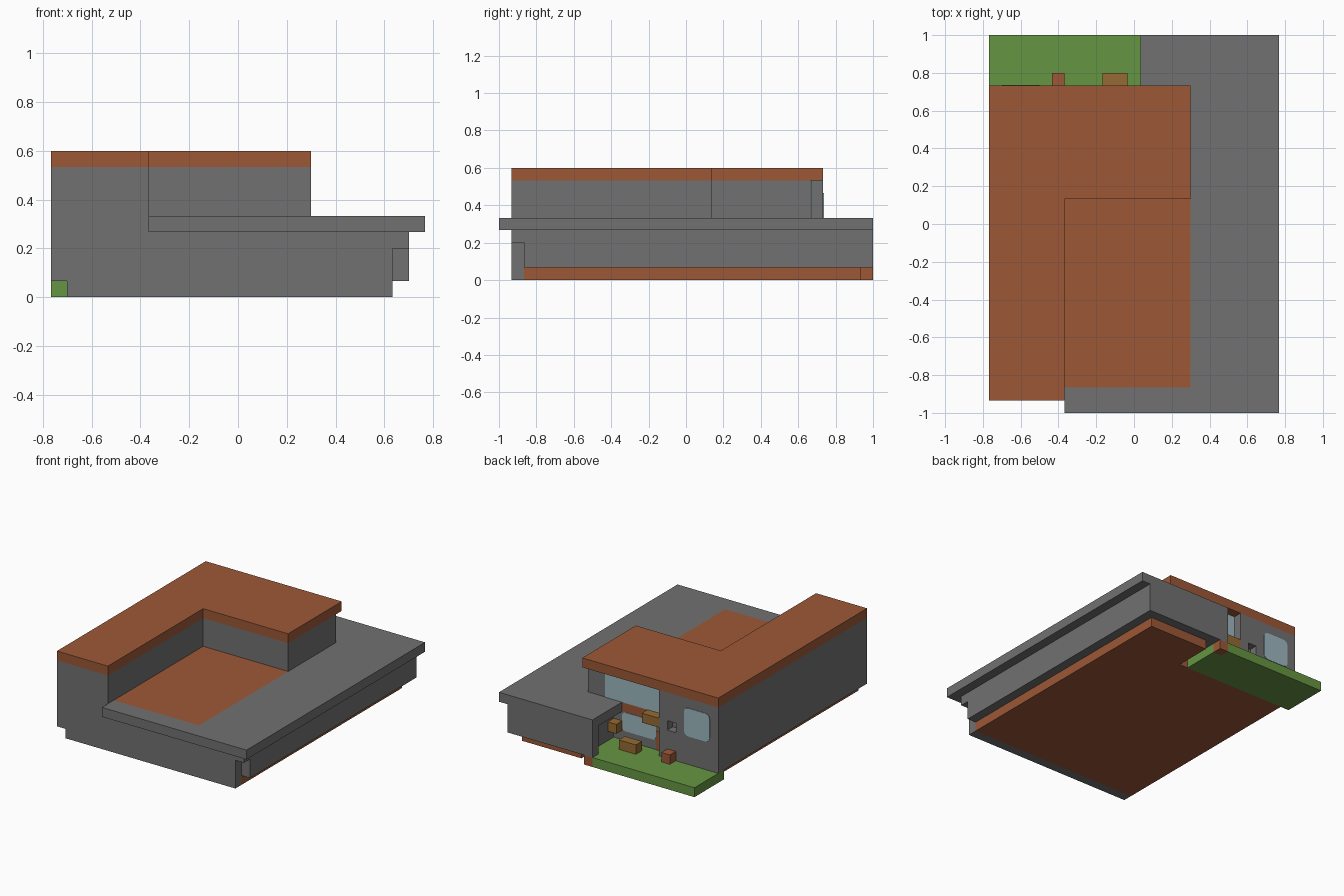
import bpy
import bmesh
from math import cos, sin, pi
from mathutils import Vector

cube = bpy.data.objects.get("Cube")
if cube:
    bpy.data.objects.remove(cube, do_unlink=True)

# The house sits on a module grid: 23 wide, 30 deep, 9 high
U = 1 / 15
OFFSET = Vector((-11.5, -15, 0))


def material(name, r, g, b):
    m = bpy.data.materials.new(name)
    m.use_nodes = True
    m.diffuse_color = (r, g, b, 1)
    m.node_tree.nodes["Principled BSDF"].inputs["Base Color"].default_value = (r, g, b, 1)
    return m


concrete = material("concrete grey", .165, .165, .165)
brick = material("brick brown", .335, .098, .038)
grass = material("grass green", .13, .3, .055)
glass = material("pale blue glass", .34, .48, .52)
wood = material("light wood", .3, .145, .033)


def extrude(name, outline, push, mat):
    """Closed prism from an outline in grid units, pushed along a vector."""
    bm = bmesh.new()
    place = lambda p: (Vector(p) + OFFSET) * U
    face = bm.faces.new([bm.verts.new(place(p)) for p in outline])
    ext = bmesh.ops.extrude_face_region(bm, geom=[face], use_keep_orig=True)
    verts = [g for g in ext["geom"] if isinstance(g, bmesh.types.BMVert)]
    bmesh.ops.translate(bm, verts=verts, vec=Vector(push) * U)
    bmesh.ops.recalc_face_normals(bm, faces=bm.faces)
    mesh = bpy.data.meshes.new(name)
    bm.to_mesh(mesh)
    bm.free()
    mesh.materials.append(mat)
    obj = bpy.data.objects.new(name, mesh)
    bpy.context.scene.collection.objects.link(obj)
    return obj


def slab(name, plan, z0, z1, mat):
    return extrude(name, [(x, y, z0) for x, y in plan], (0, 0, z1 - z0), mat)


def box(name, x0, x1, y0, y1, z0, z1, mat):
    return slab(name, [(x0, y0), (x1, y0), (x1, y1), (x0, y1)], z0, z1, mat)


def pane(name, x0, x1, z0, z1, y, radius, mat):
    """Thin plate with rounded corners on a wall that faces the back."""
    pts = []
    corners = [(x1, z1, -1, -1), (x0, z1, 1, -1), (x0, z0, 1, 1), (x1, z0, -1, 1)]
    for i, (cx, cz, sx, sz) in enumerate(corners):
        if radius == 0:
            pts.append((cx, y, cz))
            continue
        for k in range(4):
            a = (i + k / 3) * pi / 2
            pts.append((cx + radius * (sx + cos(a)), y, cz + radius * (sz + sin(a))))
    return extrude(name, pts, (0, .05, 0), mat)


# Ground level: floor plate, front footing, lawn
slab("floor_plate", [(1, 2), (21, 2), (21, 29), (14, 29), (14, 25), (1, 25)], 0, 1, brick)
box("porch_post_base", 12, 13, 29, 30, 0, 1, brick)
box("front_footing", 1, 21, 1, 2, 0, 1, concrete)
slab("lawn", [(0, 25), (13, 25), (13, 29), (12, 29), (12, 30), (0, 30)], 0, 1, grass)

# Lower storey, with the front corner notched below its top course
back = [(22, 30), (12, 30), (12, 29), (13, 29), (13, 25), (0, 25)]
slab("lower_walls", [(0, 1), (21, 1), (21, 2), (22, 2)] + back, 1, 3, concrete)
slab("lower_wall_top_course", [(0, 1), (22, 1)] + back, 3, 4, concrete)

# Middle slab with the terrace floor set into it
slab("terrace_surround", [(6, 0), (23, 0), (23, 30), (12, 30), (12, 25),
                          (16, 25), (16, 2), (6, 2)], 4, 5, concrete)
box("terrace_floor", 6, 16, 2, 25, 4, 5, brick)

# Upper storey and roof
box("tower_middle", 0, 6, 1, 25, 4, 5, concrete)
slab("upper_walls", [(0, 1), (6, 1), (6, 17), (16, 17), (16, 25), (0, 25)], 5, 8, concrete)
slab("roof", [(0, 1), (6, 1), (6, 17), (16, 17), (16, 26), (0, 26)], 8, 9, brick)

# Tower back wall with a small niche
wall = box("tower_back_wall", 0, 7, 25, 26, 1, 8, concrete)
cutter = box("niche_cutter", 5, 6, 25.1, 27, 4, 5, concrete)
cutter.hide_render = True
mod = wall.modifiers.new("niche", "BOOLEAN")
mod.operation = "DIFFERENCE"
mod.solver = "EXACT"
mod.object = cutter
bpy.context.view_layer.objects.active = wall
bpy.ops.object.modifier_apply(modifier=mod.name)
bpy.data.objects.remove(cutter, do_unlink=True)

# Glazing and door at the back
pane("tower_window", 1, 4, 4, 7, 26, .5, glass)
pane("upper_window", 7, 14, 5, 8, 25, 0, glass)
pane("lower_window", 8, 12, 2, 4, 25, .4, glass)
pane("back_door", 7, 8, 1, 3, 25, 0, brick)

# Garden pieces
box("planter", 5, 6, 26, 27, 1, 2, brick)
box("bench", 9, 11, 26, 27, 1, 2, wood)
box("wall_cabinet", 12, 13, 25, 26, 2, 3, wood)
box("door_canopy", 7, 9, 25, 26, 4, 5, wood)
